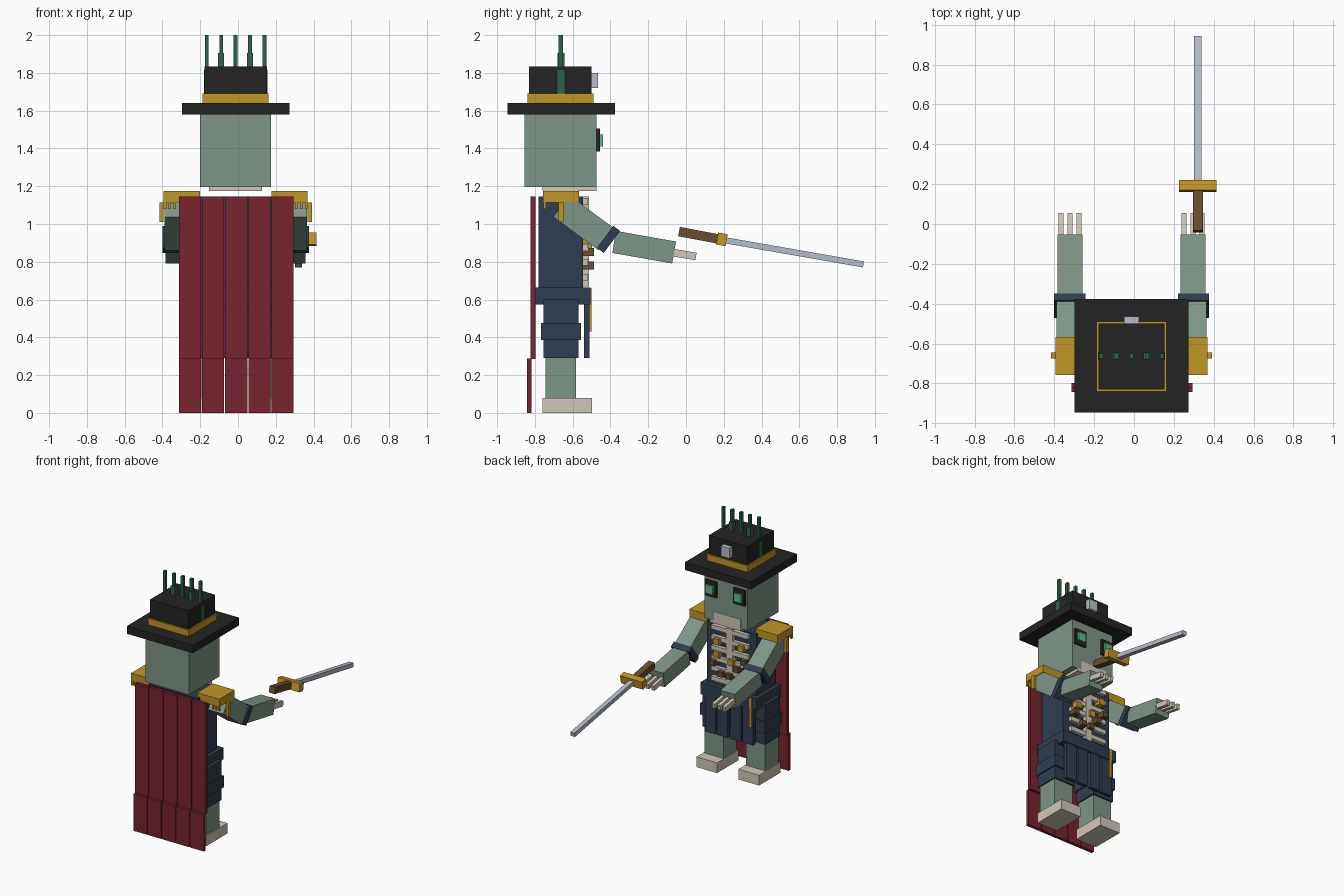
import bpy, bmesh, math
from mathutils import Matrix, Vector

cube = bpy.data.objects.get("Cube")
if cube:
    bpy.data.objects.remove(cube, do_unlink=True)


def material(name, rgb):
    def lin(c):
        c /= 255
        return c / 12.92 if c <= 0.04045 else ((c + 0.055) / 1.055) ** 2.4
    col = [lin(c) for c in rgb] + [1.0]
    m = bpy.data.materials.new(name)
    m.use_nodes = True
    m.diffuse_color = col
    m.node_tree.nodes["Principled BSDF"].inputs["Base Color"].default_value = col
    return m


SKIN = material("pale_green_skin", (126, 150, 136))
RED = material("dark_red_cloth", (120, 35, 48))
NAVY = material("navy_cloth", (47, 61, 80))
BLACK = material("black_felt", (36, 36, 36))
GOLD = material("gold", (194, 150, 37))
BONE = material("bone", (208, 200, 184))
BROWN = material("brown_leather", (104, 78, 46))
FEATHER = material("dark_green", (44, 100, 70))
GLOW = material("bright_green", (86, 190, 138))
STEEL = material("steel", (182, 190, 200))

CX = -0.0125  # body centre line


def make(name, mat, matrix):
    bm = bmesh.new()
    bmesh.ops.create_cube(bm, size=1.0, matrix=matrix)
    me = bpy.data.meshes.new(name)
    bm.to_mesh(me)
    bm.free()
    me.materials.append(mat)
    ob = bpy.data.objects.new(name, me)
    bpy.context.collection.objects.link(ob)
    return ob


def box(name, mat, x, y, z):
    """Box from (min, max) ranges."""
    c = Vector([(r[0] + r[1]) / 2 for r in (x, y, z)])
    s = [abs(r[1] - r[0]) for r in (x, y, z)]
    return make(name, mat, Matrix.Translation(c) @ Matrix.Diagonal((*s, 1)))


def beam(name, mat, x, start, end, thick):
    """Box running from start to end, both (y, z)."""
    dy, dz = end[0] - start[0], end[1] - start[1]
    c = Vector(((x[0] + x[1]) / 2, (start[0] + end[0]) / 2, (start[1] + end[1]) / 2))
    size = Matrix.Diagonal((abs(x[1] - x[0]), math.hypot(dy, dz), thick, 1))
    return make(name, mat, Matrix.Translation(c) @ Matrix.Rotation(math.atan2(dz, dy), 4, 'X') @ size)


def mid(half, off=0.0):
    return (CX + off - half, CX + off + half)


# Head and jaw
box("head", SKIN, mid(0.1875), (-0.855, -0.475), (1.195, 1.58))
box("jaw", BONE, mid(0.14), (-0.76, -0.475), (1.175, 1.20))
box("jaw_front", BONE, (-0.14, 0.09), (-0.48, -0.473), (1.175, 1.265))

# Hat
box("hat_brim", BLACK, mid(0.285), (-0.945, -0.375), (1.58, 1.64))
box("hat_band", GOLD, mid(0.175), (-0.84, -0.49), (1.64, 1.69))
box("hat_crown", BLACK, mid(0.165), (-0.83, -0.50), (1.69, 1.835))
box("hat_buckle", STEEL, mid(0.037), (-0.50, -0.465), (1.72, 1.80))
for i in range(5):
    fx = CX + (i - 2) * 0.0765
    box(f"hat_feather_{i + 1}", FEATHER, (fx - 0.01, fx + 0.01), (-0.674, -0.65), (1.83, 2.0))
    if i in (1, 3):
        box(f"feather_base_{i + 1}", FEATHER, (fx - 0.016, fx + 0.016), (-0.68, -0.644), (1.83, 1.905))

# Parts mirrored on both sides of the centre line
for s, side in ((1, "left"), (-1, "right")):
    def sx(a, b):
        return tuple(sorted((CX + s * a, CX + s * b)))

    box(f"{side}_hat_strip", FEATHER, sx(0.16, 0.168), (-0.68, -0.642), (1.69, 1.815))
    box(f"{side}_eye_frame", BLACK, sx(0.073, 0.173), (-0.48, -0.455), (1.385, 1.505))
    box(f"{side}_eye", GLOW, sx(0.09, 0.156), (-0.457, -0.44), (1.41, 1.475))

    # Shoulder pad with fringe
    box(f"{side}_shoulder_pad", GOLD, sx(0.19, 0.381), (-0.757, -0.567), (1.115, 1.175))
    box(f"{side}_pad_tassel", GOLD, sx(0.381, 0.403), (-0.675, -0.645), (1.01, 1.115))
    for k in range(3):
        a = 0.315 + k * 0.026
        box(f"{side}_pad_fringe_{k + 1}", GOLD, sx(a, a + 0.014), (-0.755, -0.74), (1.08, 1.12))

    # Arm
    beam(f"{side}_upper_arm", SKIN, sx(0.245, 0.377), (-0.66, 1.095), (-0.42, 0.918), 0.143)
    beam(f"{side}_cuff", NAVY, sx(0.232, 0.388), (-0.428, 0.932), (-0.392, 0.905), 0.145)
    beam(f"{side}_forearm", SKIN, sx(0.247, 0.37), (-0.38, 0.905), (-0.063, 0.849), 0.118)
    for k in range(3):
        a = 0.25 + k * 0.046
        beam(f"{side}_finger_{k + 1}", BONE, sx(a, a + 0.025), (-0.07, 0.849), (0.053, 0.828), 0.04)

    # Leg
    box(f"{side}_foot", BONE, sx(0.092, 0.27), (-0.76, -0.497), (0, 0.08))
    box(f"{side}_leg", SKIN, sx(0.098, 0.262), (-0.745, -0.582), (0.08, 0.30))
    box(f"{side}_trouser", NAVY, sx(0.088, 0.27), (-0.755, -0.57), (0.29, 0.60))
    box(f"{side}_knee_band", NAVY, sx(0.078, 0.28), (-0.768, -0.557), (0.385, 0.475))

    # Coat tails hanging in front
    for k, a in enumerate((0.012, 0.118)):
        box(f"{side}_coat_tail_{k + 1}", NAVY, sx(a, a + 0.09), (-0.54, -0.512), (0.29, 0.60))

# Torso, belt and chain
box("coat", NAVY, mid(0.213), (-0.782, -0.545), (0.62, 1.145))
box("waist", NAVY, mid(0.243), (-0.80, -0.505), (0.575, 0.665))
box("belt_chain", GOLD, (-0.215, -0.193), (-0.512, -0.50), (0.43, 0.66))

# Rib cage
box("breastbone", BONE, mid(0.028), (-0.545, -0.513), (0.67, 1.145))
for i in range(6):
    z = 0.70 + i * 0.08
    box(f"rib_{i + 1}", BONE, mid(0.16), (-0.545, -0.518), (z, z + 0.034))

# Leather pouches and gold coins on the chest
for i, (x, z) in enumerate([(0.12, 0.85), (0.05, 0.78), (-0.02, 0.78), (-0.085, 0.85), (-0.145, 0.92)]):
    box(f"pouch_{i + 1}", BROWN, (x - 0.022, x + 0.022), (-0.545, -0.487), (z - 0.02, z + 0.022))
for i, (x, z) in enumerate([(0.09, 1.02), (0.09, 0.92), (-0.12, 1.02), (-0.035, 0.89)]):
    box(f"coin_{i + 1}", GOLD, (x - 0.024, x + 0.024), (-0.545, -0.497), (z - 0.024, z + 0.024))

# Cape strips in two layers
for i in range(5):
    x0 = -0.313 + i * 0.1226
    box(f"cape_upper_{i + 1}", RED, (x0, x0 + 0.117), (-0.822, -0.797), (0.285, 1.145))
    box(f"cape_lower_{i + 1}", RED, (x0, x0 + 0.117), (-0.842, -0.818), (0, 0.288))

# Sword
beam("sword_grip", BROWN, (0.295, 0.345), (-0.037, 0.96), (0.17, 0.921), 0.05)
beam("sword_guard", GOLD, (0.225, 0.415), (0.165, 0.923), (0.215, 0.914), 0.064)
beam("sword_blade", STEEL, (0.302, 0.338), (0.20, 0.915), (0.94, 0.786), 0.032)
